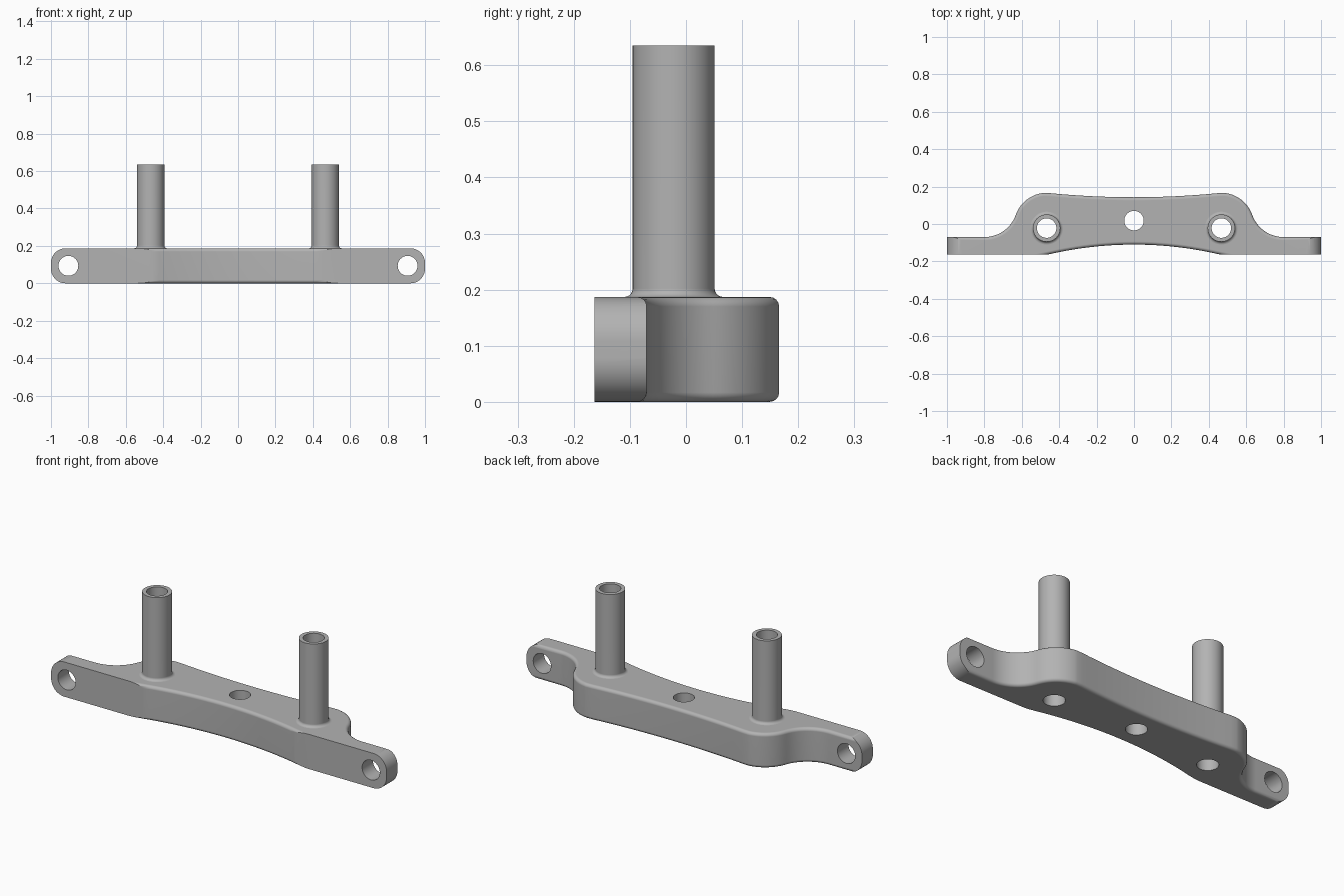
import bpy, bmesh, math
from mathutils import Vector, Matrix

cube = bpy.data.objects.get("Cube")
if cube:
    bpy.data.objects.remove(cube, do_unlink=True)

H = 0.187          # plate thickness
FRONT = -0.163     # flat front of the ears
POST_X, POST_Y = 0.467, -0.022
BORE = 0.052

grey = bpy.data.materials.new("satin grey")
grey.use_nodes = True
grey.diffuse_color = (0.45, 0.45, 0.45, 1)
grey.node_tree.nodes["Principled BSDF"].inputs["Base Color"].default_value = (0.45, 0.45, 0.45, 1)


def make_object(name, bm):
    bmesh.ops.recalc_face_normals(bm, faces=bm.faces)
    mesh = bpy.data.meshes.new(name)
    bm.to_mesh(mesh)
    bm.free()
    mesh.materials.append(grey)
    obj = bpy.data.objects.new(name, mesh)
    bpy.context.collection.objects.link(obj)
    return obj


def arc(cx, cy, r, start, end, n):
    angles = [math.radians(start + (end - start) * i / n) for i in range(n + 1)]
    return [(cx + r * math.cos(a), cy + r * math.sin(a)) for a in angles]


def prism(points, offset):
    """Closed 3D polygon extruded along an offset."""
    bm = bmesh.new()
    face = bm.faces.new([bm.verts.new(p) for p in points])
    geom = bmesh.ops.extrude_face_region(bm, geom=[face])["geom"]
    bmesh.ops.translate(bm, vec=offset, verts=[v for v in geom if isinstance(v, bmesh.types.BMVert)])
    bmesh.ops.recalc_face_normals(bm, faces=bm.faces)
    return bm


def boolean(obj, cutter, operation):
    """Apply a boolean and discard the cutter."""
    cutter.hide_render = True
    mod = obj.modifiers.new("cut", "BOOLEAN")
    mod.operation, mod.object, mod.solver = operation, cutter, "EXACT"
    result = bpy.data.meshes.new_from_object(obj.evaluated_get(bpy.context.evaluated_depsgraph_get()))
    obj.modifiers.clear()
    obj.data = result
    bpy.data.objects.remove(cutter, do_unlink=True)


def drill(obj, location, radius, along_y=False):
    bm = bmesh.new()
    turn = Matrix.Rotation(math.pi / 2, 4, "X") if along_y else Matrix()
    bmesh.ops.create_cone(bm, cap_ends=True, segments=48, radius1=radius, radius2=radius,
                          depth=1, matrix=Matrix.Translation(location) @ turn)
    boolean(obj, make_object("drill", bm), "DIFFERENCE")


def finish(obj):
    bpy.ops.object.select_all(action="DESELECT")
    obj.select_set(True)
    bpy.context.view_layer.objects.active = obj
    bpy.ops.object.shade_smooth_by_angle(angle=math.radians(35))
    mod = obj.modifiers.new("clean flats", "WEIGHTED_NORMAL")
    mod.keep_sharp = True


# Plate outline, right half: bowed front, ear, S-shaped shoulder, dished back
half = [(0.46 * i / 12, -0.11 + (FRONT + 0.11) * (i / 12) ** 2) for i in range(13)]
half += [(1.0, FRONT), (1.0, -0.07)]
half += arc(0.8, 0.108, 0.178, 270, 199.4, 14)
half += arc(0.465, -0.01, 0.177, 19.4, 84, 14)[1:]
half += [(0.45 * (1 - i / 8), 0.143 + 0.022 * (1 - i / 8) ** 2) for i in range(9)]
outline = half + [(-x, y) for x, y in reversed(half[1:-1])]
bm = prism([(x, y, 0) for x, y in outline], Vector((0, 0, H)))


# Round the rims, leaving the flat ear fronts and ends crisp
def rounded_rim(edge):
    a, b = (v.co for v in edge.verts)
    return (abs(a.z - b.z) < 1e-5
            and not (a.y < FRONT + 1e-4 and b.y < FRONT + 1e-4)
            and not (abs(a.x) > 0.999 and abs(b.x) > 0.999))


bmesh.ops.bevel(bm, geom=[e for e in bm.edges if rounded_rim(e)], offset=0.017,
                offset_type="OFFSET", segments=4, profile=0.5, affect="EDGES", clamp_overlap=True)
plate = make_object("mounting_plate", bm)

# Rounded ear ends
R = 0.078
corners = [(1 - R, R, 270), (1 - R, H - R, 0), (R - 1, H - R, 90), (R - 1, R, 180)]
loop = [p for cx, cz, a in corners for p in arc(cx, cz, R, a, a + 90, 12)]
ends = make_object("end_shape", prism([(x, -0.5, z) for x, z in loop], Vector((0, 1, 0))))
boolean(plate, ends, "INTERSECT")

# Holes: one in the centre, one under each post, one through each ear
drill(plate, (0, 0.018, 0), BORE)
for side in (-1, 1):
    drill(plate, (side * POST_X, POST_Y, 0), BORE)
    drill(plate, (side * 0.907, 0, H / 2), 0.053, along_y=True)
finish(plate)

# Hollow posts with a flared foot
profile = arc(0.088, H + 0.015, 0.015, 270, 180, 5) + [(0.073, 0.635), (BORE, 0.635), (BORE, H)]
for name, side in (("left_post", 1), ("right_post", -1)):
    bm = bmesh.new()
    verts = [bm.verts.new((r, 0, z)) for r, z in profile]
    edges = [bm.edges.new(pair) for pair in zip(verts, verts[1:])]
    bmesh.ops.spin(bm, geom=verts + edges, cent=(0, 0, 0), axis=(0, 0, 1),
                   angle=2 * math.pi, steps=48, use_merge=True)
    bmesh.ops.remove_doubles(bm, verts=bm.verts, dist=1e-5)
    post = make_object(name, bm)
    post.location = (side * POST_X, POST_Y, 0)
    finish(post)
